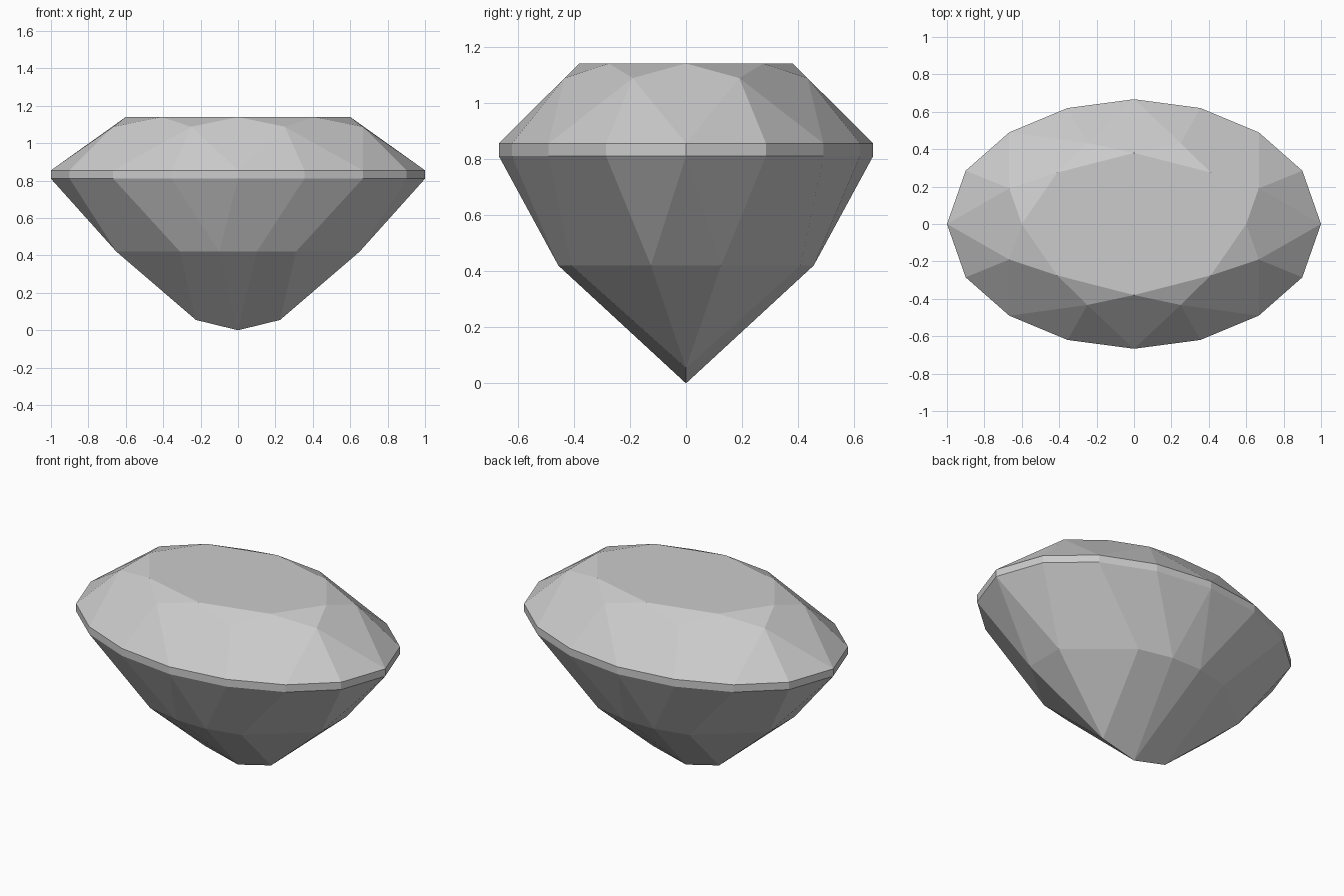
import bpy
import bmesh

old = bpy.data.objects.get("Cube")
if old:
    bpy.data.objects.remove(old, do_unlink=True)

# Pale grey stone
stone = bpy.data.materials.new("pale_grey_stone")
stone.use_nodes = True
grey = (0.6, 0.6, 0.6, 1)
stone.diffuse_color = grey
shader = next(n for n in stone.node_tree.nodes if n.type == 'BSDF_PRINCIPLED')
shader.inputs["Base Color"].default_value = grey

bm = bmesh.new()


def ring(quarter, z):
    """Mirror a quarter outline into a full counterclockwise ring of vertices."""
    half = quarter + [(-x, y) for x, y in reversed(quarter) if x > 0]
    full = half + [(-x, -y) for x, y in half if (-x, -y) not in half]
    return [bm.verts.new((x, y, z)) for x, y in full]


def facet(*verts):
    bm.faces.new(verts)


# Outlines, from the flat table down to the waist of the pavilion
outline = [(1, 0), (0.9, 0.285), (0.667, 0.49), (0.355, 0.62), (0, 0.667)]
table = ring([(0.6, 0), (0.41, 0.275), (0, 0.38)], 1.14)
star = ring([(0.667, 0.19), (0.25, 0.433)], 1.088)
girdle_top = ring(outline, 0.855)
girdle = ring(outline, 0.81)
waist = ring([(0.65, 0.125), (0.31, 0.408), (0.1, 0.455)], 0.42)
left_tip, point, right_tip = [bm.verts.new(p) for p in
                              ((0.225, 0, 0.055), (0, 0, 0), (-0.225, 0, 0.055))]

# Crown: table, star triangles, kites and upper girdle triangles
facet(*table)
for i in range(8):
    a, b, c = [girdle_top[(2 * i + k) % 16] for k in range(3)]
    facet(table[i], star[i], table[(i + 1) % 8])
    facet(table[i], star[i - 1], a, star[i])
    facet(star[i], a, b)
    facet(star[i], b, c)

# Girdle band
for i in range(16):
    facet(girdle_top[i - 1], girdle[i - 1], girdle[i], girdle_top[i])

# Pavilion: the same facets on the back half and, turned round, the front half
for half, (near, far) in enumerate(((left_tip, right_tip), (right_tip, left_tip))):
    g = [girdle[(8 * half + k) % 16] for k in range(9)]
    w = [waist[(6 * half + k) % 12] for k in range(6)]
    before = waist[6 * half - 1]
    # Upper facets
    facet(g[0], before, w[0])
    facet(g[0], w[0], g[1])
    facet(g[1], w[0], w[1], g[2])
    facet(g[2], w[1], w[2], g[3])
    facet(g[3], w[2], g[4])
    facet(g[4], w[2], w[3])
    facet(g[4], w[3], g[5])
    facet(g[5], w[3], w[4], g[6])
    facet(g[6], w[4], w[5], g[7])
    facet(g[7], w[5], g[8])
    # Lower facets running to the keel
    facet(before, near, w[0])
    facet(w[0], near, w[1])
    facet(w[1], near, point, w[2])
    facet(w[2], point, w[3])
    facet(w[3], point, far, w[4])
    facet(w[4], far, w[5])

bmesh.ops.recalc_face_normals(bm, faces=bm.faces)
mesh = bpy.data.meshes.new("oval_gemstone")
bm.to_mesh(mesh)
bm.free()
mesh.materials.append(stone)
gem = bpy.data.objects.new("oval_gemstone", mesh)
bpy.context.collection.objects.link(gem)
